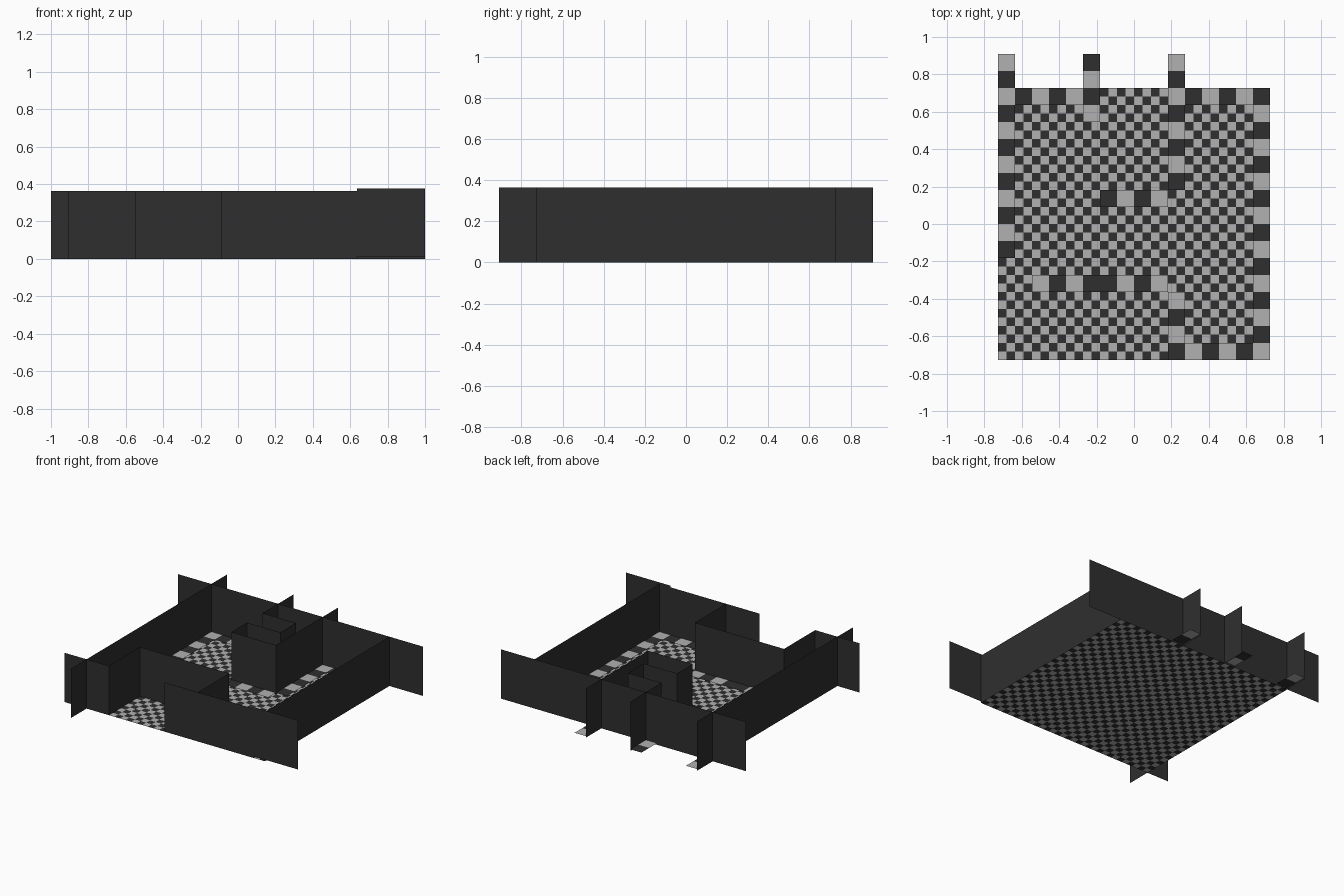
import bpy, bmesh

if "Cube" in bpy.data.objects:
    bpy.data.objects.remove(bpy.data.objects["Cube"])

U = 1 / 11            # one trim tile
H = 4 * U             # wall height
LIFT = 0.012          # trim tiles sit just above the floor


def material(name, v):
    m = bpy.data.materials.new(name)
    m.diffuse_color = (v, v, v, 1)
    m.use_nodes = True
    m.node_tree.nodes["Principled BSDF"].inputs["Base Color"].default_value = m.diffuse_color
    return m


DARK = material("charcoal", 0.028)
LIGHT = material("light_grey", 0.44)


def finish(name, bm, mats):
    me = bpy.data.meshes.new(name)
    bm.to_mesh(me)
    bm.free()
    for m in mats:
        me.materials.append(m)
    ob = bpy.data.objects.new(name, me)
    bpy.context.collection.objects.link(ob)
    return ob


def quad(bm, pts, mat=0):
    f = bm.faces.new([bm.verts.new(p) for p in pts])
    f.material_index = mat
    return f


def tile(bm, x, y, s, z, light):
    quad(bm, [(x, y, z), (x + s, y, z), (x + s, y + s, z), (x, y + s, z)], int(light))


def wall(name, path, z=0.0):
    """Thin upright sheet along a path given in tile units."""
    bm = bmesh.new()
    cols = [(bm.verts.new((x * U, y * U, z)), bm.verts.new((x * U, y * U, z + H)))
            for x, y in path]
    for (a, b), (c, d) in zip(cols, cols[1:]):
        bm.faces.new([a, c, d, b])
    finish(name, bm, [DARK])


# Checkered floor
bm = bmesh.new()
s = U / 2
for i in range(32):
    for j in range(32):
        tile(bm, -8 * U + i * s, -8 * U + j * s, s, 0, (i + j) % 2 == 0)
finish("checker_floor", bm, [DARK, LIGHT])


# Rows of trim tiles: column range, row range (rows counted from the back), parity
def trim(name, cols, rows, odd=0):
    bm = bmesh.new()
    for i in range(*cols):
        for j in range(*rows):
            tile(bm, (i - 8) * U, (9 - j) * U, U, LIFT, (i + j) % 2 == odd)
    finish(name, bm, [DARK, LIGHT])


trim("left_trim", (0, 1), (0, 12))
trim("back_left_trim", (1, 5), (2, 3))
trim("passage_left_trim", (5, 6), (0, 4))
trim("passage_right_trim", (10, 11), (0, 8))
trim("back_right_trim", (11, 15), (2, 3))
trim("right_trim", (15, 16), (2, 18))
trim("front_trim", (11, 15), (17, 18))
trim("porch_side_trim", (10, 11), (14, 18))
trim("porch_trim_left", (2, 6), (13, 14), 1)
trim("porch_trim_right", (6, 10), (13, 14))
trim("passage_end_trim", (6, 10), (8, 9), 1)

# Outer walls
wall("back_wall", [(-11, 8), (11, 8)])
wall("left_wall", [(-8, -10), (-8, 10)])
wall("right_wall", [(8, -8), (8, 8)])
wall("front_wall", [(-1, -8), (7, -8)])
wall("front_wall_end", [(7, -8), (11, -8)], LIFT)

# Front recess walls
wall("porch_wall", [(-10, -8), (-6, -8), (-6, -4), (2, -4), (2, -8)])

# Winding passage at the back
wall("passage_wall", [(2, 10), (2, 2), (-2, 2), (-2, 4), (1, 4), (1, 6), (-2, 6), (-2, 10)])
